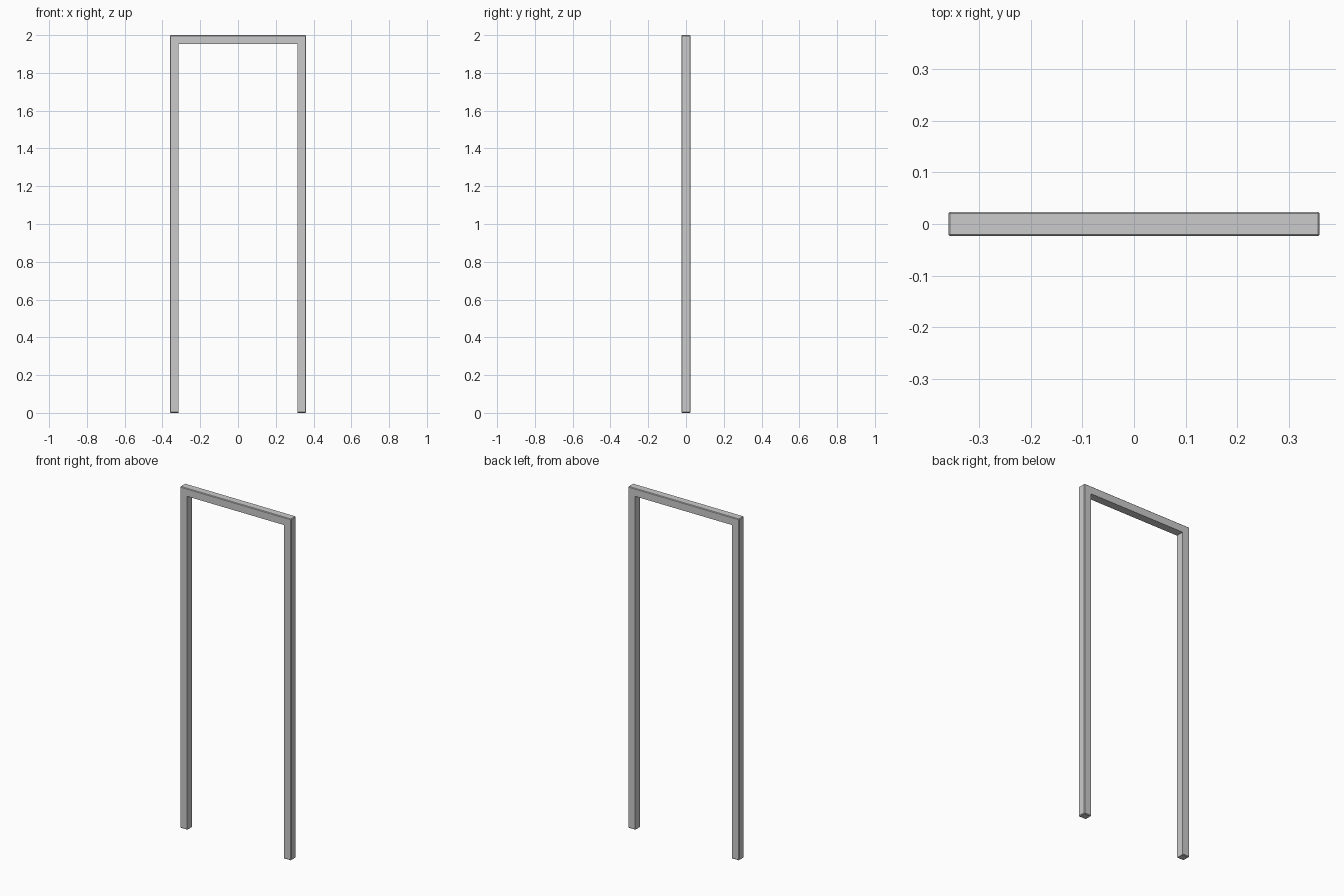
import bpy

if "Cube" in bpy.data.objects:
    bpy.data.objects.remove(bpy.data.objects["Cube"])

W, H, D = 0.72, 2.0, 0.047   # outer width, height, depth
T = 0.046                    # bar thickness


def box(name, size, centre):
    bpy.ops.mesh.primitive_cube_add(size=1, location=centre)
    ob = bpy.context.object
    ob.name = name
    ob.scale = size
    bpy.ops.object.transform_apply(location=True, rotation=False, scale=True)
    return ob


# Opening cutter, running out through the floor
opening = box("opening_cutter", (W - 2 * T, 0.2, H - T + 0.1),
              (0, 0, (H - T - 0.1) / 2))
opening.hide_render = True
opening.display_type = 'WIRE'

# Door frame: chamfered slab with sharp-edged opening
frame = box("door_frame", (W, D, H), (0, 0, H / 2))
bevel = frame.modifiers.new("chamfer", 'BEVEL')
bevel.width = 0.0035
bevel.segments = 1
cut = frame.modifiers.new("opening", 'BOOLEAN')
cut.operation = 'DIFFERENCE'
cut.solver = 'EXACT'
cut.object = opening
